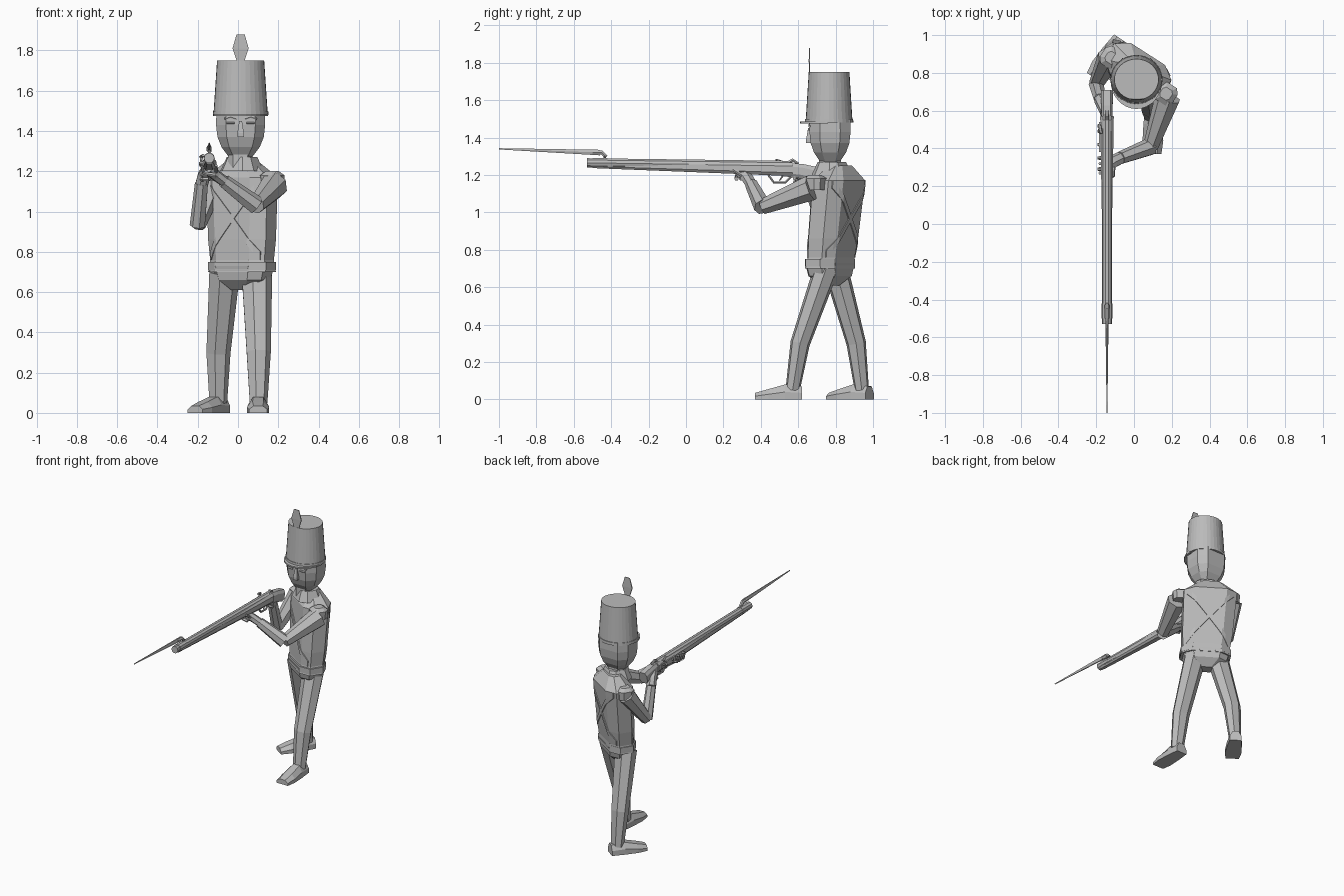
import bpy
import math
from mathutils import Vector, Matrix

cube = bpy.data.objects.get("Cube")
if cube:
    bpy.data.objects.remove(cube)

GREY = (.5, .5, .5, 1)
grey = bpy.data.materials.new("plain grey")
grey.use_nodes = True
grey.diffuse_color = GREY
grey.node_tree.nodes["Principled BSDF"].inputs["Base Color"].default_value = GREY


def polygon(sides):
    turns = [2 * math.pi * i / sides for i in range(sides)]
    return [(math.cos(a), math.sin(a)) for a in turns]


SQUARE = [(1, 1), (-1, 1), (-1, -1), (1, -1)]
CHAMFERED = [(1, .5), (.6, 1), (-.6, 1), (-1, .5), (-1, -.5), (-.6, -1), (.6, -1), (1, -.5)]
LIMB, ROD, PIPE, ROUND = polygon(7), polygon(6), polygon(10), polygon(32)
TWIST = Matrix.Rotation(-.57, 3, 'Z')      # the upper body is turned to aim
STRAIGHT = Matrix.Identity(3)


def loft(name, rings):
    """Skin a list of equal rings and cap both ends."""
    n = len(rings[0])
    verts = [point for ring in rings for point in ring]
    faces = [(r * n + i, r * n + (i + 1) % n, (r + 1) * n + (i + 1) % n, (r + 1) * n + i)
             for r in range(len(rings) - 1) for i in range(n)]
    faces += [list(reversed(range(n))), list(range(len(verts) - n, len(verts)))]
    mesh = bpy.data.meshes.new(name)
    mesh.from_pydata(verts, [], faces)
    mesh.materials.append(grey)
    obj = bpy.data.objects.new(name, mesh)
    bpy.context.collection.objects.link(obj)
    bpy.context.view_layer.objects.active = obj
    bpy.ops.object.mode_set(mode='EDIT')
    bpy.ops.mesh.select_all(action='SELECT')
    bpy.ops.mesh.normals_make_consistent(inside=False)
    bpy.ops.object.mode_set(mode='OBJECT')


def stack(name, centre, profile, depth=1, shape=CHAMFERED, turn=STRAIGHT, lean=0):
    """Horizontal sections from (height, half width) pairs."""
    x, y = centre
    base = profile[0][0]
    loft(name, [[turn @ Vector((u * w, v * w * depth, 0)) + Vector((x, y + lean * (z - base), z))
                 for u, v in shape] for z, w in profile])


def tube(name, path, thick, thin, shape=ROD, flat=1):
    """Sections across a path, tapering evenly from thick to thin."""
    path = [Vector(p) for p in path]
    last = len(path) - 1
    rings = []
    for i, point in enumerate(path):
        along = (path[min(i + 1, last)] - path[max(i - 1, 0)]).normalized()
        ref = Vector((0, 1, 0)) if abs(along.z) > .9 else Vector((0, 0, 1))
        side = along.cross(ref).normalized()
        up = side.cross(along) * flat
        radius = thick + (thin - thick) * i / last
        rings.append([point + (side * u + up * v) * radius for u, v in shape])
    loft(name, rings)


# Legs and feet
def leg(side, hip, knee, ankle, turn):
    tube(side + "_leg", [hip, knee, ankle], .08, .046, LIMB, .85)
    rot = Matrix.Rotation(turn, 3, 'Z')
    rings = []
    for reach, w, h in [(.05, .04, .07), (-.04, .05, .08), (-.13, .055, .055), (-.2, .045, .035)]:
        outline = [(w, 0), (w, h / 2), (w / 2, h), (-w / 2, h), (-w, h / 2), (-w, 0)]
        rings.append([rot @ Vector((u, reach, v)) + Vector((ankle[0], ankle[1], 0)) for u, v in outline])
    loft(side + "_foot", rings)


leg("left", (.09, .75, .7), (.1, .61, .3), (.1, .57, .05), 0)
leg("right", (-.07, .8, .7), (-.1, .91, .3), (-.1, .94, .05), -.6)

# Hips, coat, belt and collar
COAT = [(.7, .17), (.76, .16), (.86, .17), (1.17, .18)]
DEPTH, LEAN, WAIST = .55, .1, (.02, .77)
stack("hips", WAIST, [(.61, .06), (.66, .14), (.73, .16)], .6, turn=TWIST)
stack("coat", WAIST, COAT + [(1.21, .13), (1.25, .08)], DEPTH, turn=TWIST, lean=LEAN)
stack("waist_belt", WAIST, [(.71, .17), (.75, .17)], DEPTH, turn=TWIST)
stack("collar", (.02, .78), [(1.2, .1), (1.27, .07)], .9, turn=TWIST)
stack("neck", (.01, .77), [(1.2, .06), (1.33, .06)])


def coat_point(across, z, face, lift):
    """Point just above the coat; face is -1 in front and 1 behind."""
    for (low, w_low), (high, w_high) in zip(COAT, COAT[1:]):
        if z <= high:
            break
    w = w_low + (w_high - w_low) * (z - low) / (high - low)
    depth = w * DEPTH * min(1, 1 - (abs(across) - .6) * 1.25) + lift
    x, y = WAIST
    return TWIST @ Vector((across * w, depth * face, 0)) + Vector((x, y + LEAN * (z - COAT[0][0]), z))


# Crossed straps
STEPS = 10
EDGES = [(.02, -.003), (.02, .006), (-.02, .006), (-.02, -.003)]
for face, label in ((-1, "front_strap"), (1, "back_strap")):
    for slope in (1, -1):
        rings = []
        for i in range(STEPS + 1):
            t = i / STEPS
            across = slope * .9 * (2 * t - 1)
            rings.append([coat_point(across, 1.15 - .37 * t + rise, face, lift) for rise, lift in EDGES])
        loft(label, rings)

# Arms and hands
shoulder, elbow, wrist = (.18, .67, 1.13), (.09, .41, 1.03), (-.07, .35, 1.15)
palm, grip = (-.11, .33, 1.18), (-.15, .3, 1.21)
tube("left_upper_arm", [shoulder, elbow], .07, .042, LIMB)
tube("left_forearm", [elbow, wrist], .048, .035, LIMB)
tube("left_hand", [wrist, palm, grip], .034, .036, LIMB, .8)
tube("left_thumb", [palm, (-.11, .25, 1.23)], .014, .008)
for i in range(4):
    y = .27 + i / 40
    tube("left_finger", [(-.11, y, 1.18), (-.17, y, 1.19), (-.18, y, 1.23)], .012, .008)

shoulder, elbow, wrist = (-.13, .88, 1.14), (-.2, .74, .93), (-.18, .66, 1.14)
tube("right_upper_arm", [shoulder, elbow], .065, .04, LIMB)
tube("right_forearm", [elbow, wrist], .04, .034, LIMB)
tube("right_hand", [wrist, (-.17, .64, 1.18), (-.15, .6, 1.21)], .034, .034, LIMB, .9)
for i in range(3):
    z = 1.2 - i / 50
    tube("right_finger", [(-.18, .63, z), (-.17, .58, z), (-.12, .58, z)], .012, .009)

# Shoulder wings
for label, centre in (("left", (.17, .69)), ("right", (-.12, .88))):
    stack(label + "_shoulder_wing", centre, [(1.12, .05), (1.18, .055), (1.2, .03)], turn=TWIST)

# Head with a sloping jaw
FACE = .013
stack("head", (FACE, .77), [(1.26, .05), (1.32, .095), (1.37, .115), (1.43, .122), (1.5, .12)], .9)
stack("nose", (FACE, .66), [(1.37, .016), (1.39, .016), (1.45, .007)], 1.1, SQUARE)
for side in (-1, 1):
    x = FACE + side * .05
    tube("eye", [(x - .02, .66, 1.44), (x + .02, .66, 1.44)], .009, .009, ROD, .7)
    tube("eyebrow", [(x - .03, .66, 1.46), (x, .66, 1.47), (x + .03, .66, 1.46)], .006, .006)

# Tall hat, band, visor and plume
stack("hat", (FACE, .765), [(1.48, .135), (1.75, .117)], .93, ROUND)
stack("hat_band", (FACE, .765), [(1.48, .138), (1.5, .137)], .94, ROUND)
front_half = [(u, v) for u, v in ROUND if v < .01]
stack("visor", (FACE, .76), [(1.475, .137), (1.485, .137)], 1.1, front_half)
stack("plume", (FACE, .66), [(1.68, .01), (1.75, .02), (1.81, .04), (1.88, .02)], .1, SQUARE)


# Long gun
def aim(y, z, out=0):
    """Point in the plane of the gun, or moved out to its right side."""
    return Vector((-.143 - out, y, z))


tube("barrel", [aim(-.53, 1.265), aim(.55, 1.25)], .026, .027, PIPE)
tube("fore_stock", [aim(-.5, 1.255), aim(.57, 1.23)], .018, .036, CHAMFERED)
tube("butt_stock", [aim(.52, 1.23), aim(.62, 1.22), aim(.7, 1.2)], .028, .032, CHAMFERED, 1.3)
tube("lock_plate", [aim(.38, 1.235, .035), aim(.54, 1.235, .035)], .006, .006, SQUARE, 3)
tube("hammer", [aim(.49, 1.23, .04), aim(.52, 1.27, .04), aim(.48, 1.28, .03)], .012, .008)
for y in (.29, .35, .42, .52):
    tube("lock_screw", [aim(y, 1.24, .02), aim(y, 1.24, .05)], .01, .008)
tube("rear_sight", [aim(.54, 1.26), aim(.57, 1.28), aim(.6, 1.26)], .012, .008)
tube("trigger_guard", [aim(.44, 1.2), aim(.47, 1.16), aim(.53, 1.16), aim(.57, 1.2)], .007, .007)
tube("trigger", [aim(.52, 1.2), aim(.5, 1.17)], .006, .004)

# Bayonet with bent neck and long tapering blade
tube("bayonet_socket", [aim(-.5, 1.265), aim(-.42, 1.265)], .028, .028, PIPE)
tube("bayonet_neck", [aim(-.44, 1.28), aim(-.43, 1.3), aim(-.45, 1.32), aim(-.5, 1.32)], .013, .012)
tube("bayonet_blade", [aim(-.46, 1.32), aim(-1, 1.34)], .009, .002, ROD, 1.9)
